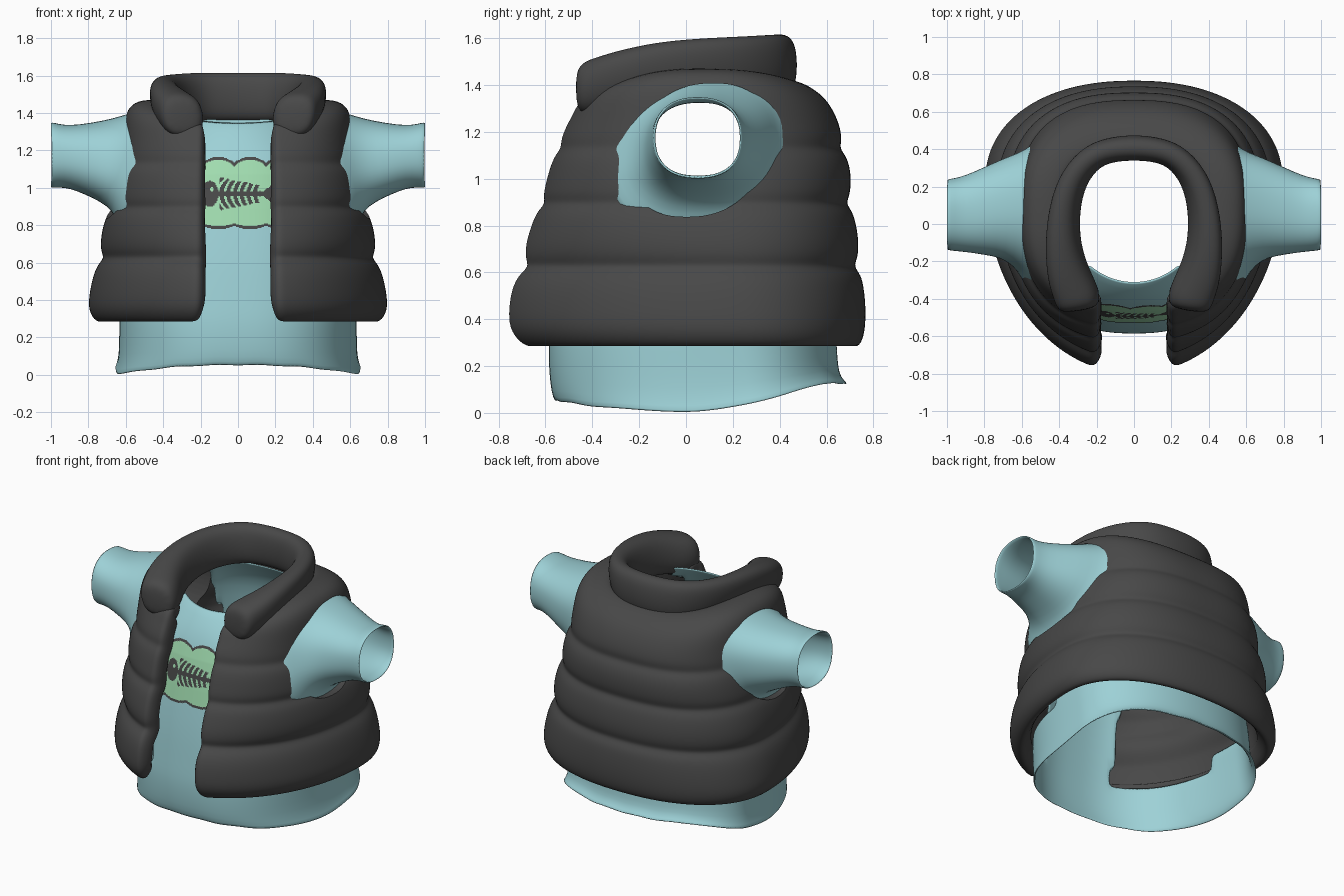
import bpy, bmesh, math
from mathutils import Vector
from mathutils.bvhtree import BVHTree

if "Cube" in bpy.data.objects:
    bpy.data.objects.remove(bpy.data.objects["Cube"])


def material(name, rgb):
    m = bpy.data.materials.new(name)
    m.diffuse_color = (*rgb, 1)
    m.use_nodes = True
    m.node_tree.nodes["Principled BSDF"].inputs["Base Color"].default_value = m.diffuse_color
    return m


BLUE = material("light blue cloth", (0.34, 0.64, 0.68))
GREY = material("dark grey padding", (0.065, 0.065, 0.065))
GREEN = material("pale green print", (0.36, 0.73, 0.44))


def spow(v, p):
    return math.copysign(abs(v) ** p, v)


def section(level, a, nf, nb):
    """Point at angle a on a garment cross-section (zf, zs, zb, half width, y front, y back)."""
    zf, zs, zb, hw, yf, yb = level
    yc = 0.22 - 0.13 * (zs - 0.3)
    c, s = math.cos(a), math.sin(a)
    p = 2 / (nb if s > 0 else nf)
    b = yb - yc if s > 0 else yc - yf
    z = zs * c * c + (zb if s > 0 else zf) * s * s
    return (hw * spow(c, p), yc + b * spow(s, p), z)


def loft(name, rings, closed, mats, caps=False):
    n = len(rings[0])
    verts = [p for r in rings for p in r]
    faces = []
    for j in range(len(rings) - 1):
        for i in range(n if closed else n - 1):
            k = (i + 1) % n
            faces.append((j * n + i, j * n + k, (j + 1) * n + k, (j + 1) * n + i))
    if caps:
        faces += [tuple(range(n))[::-1], tuple(range(len(verts) - n, len(verts)))]
    me = bpy.data.meshes.new(name)
    me.from_pydata(verts, [], faces)
    for m in mats:
        me.materials.append(m)
    ob = bpy.data.objects.new(name, me)
    bpy.context.collection.objects.link(ob)
    return ob


def finish(ob, thick=0, sub=0, recalc=False):
    if recalc:
        bm = bmesh.new()
        bm.from_mesh(ob.data)
        bmesh.ops.recalc_face_normals(bm, faces=bm.faces)
        bm.to_mesh(ob.data)
        bm.free()
    for p in ob.data.polygons:
        p.use_smooth = True
    if thick:
        m = ob.modifiers.new("thickness", 'SOLIDIFY')
        m.thickness, m.offset = thick, -1
    if sub:
        m = ob.modifiers.new("smooth", 'SUBSURF')
        m.levels = m.render_levels = sub


def apply_modifiers(ob):
    bpy.context.view_layer.update()
    ev = ob.evaluated_get(bpy.context.evaluated_depsgraph_get())
    me = bpy.data.meshes.new_from_object(ev)
    ob.modifiers.clear()
    ob.data = me


# Padded vest: quilted levels from hem to neck, open at the front
low = [(.27, .725, -.70, .715), (.295, .775, -.755, .75), (.36, .803, -.803, .766), (.45, .792, -.803, .768),
       (.53, .775, -.79, .76), (.59, .75, -.762, .748), (.625, .715, -.715, .715), (.66, .733, -.728, .733),
       (.72, .735, -.72, .738), (.79, .723, -.695, .73), (.86, .70, -.665, .712), (.893, .668, -.627, .682),
       (.93, .678, -.635, .70), (.99, .67, -.618, .705), (1.05, .657, -.60, .70), (1.10, .64, -.578, .682),
       (1.13, .617, -.552, .655), (1.17, .62, -.552, .667)]
vest_levels = [(z, z, z, w, f, b) for z, w, f, b in low]
vest_levels += [(1.22, 1.25, 1.23, .613, -.53, .655), (1.26, 1.33, 1.29, .61, -.505, .63),
                (1.30, 1.40, 1.35, .60, -.485, .59), (1.335, 1.46, 1.40, .56, -.455, .52),
                (1.335, 1.475, 1.42, .46, -.40, .46), (1.31, 1.46, 1.42, .37, -.35, .42)]
COLS = 72
rings = []
for lv in vest_levels:
    up = min(1, max(0, (lv[1] - 0.6) / 0.5))
    nf, nb = 2 + 0.6 * up, 2.25 + 0.3 * up
    gap = 0.203 - 0.02 * (lv[1] - 0.3)
    a0 = math.acos((gap / lv[3]) ** (nf / 2))
    rings.append([section(lv, -a0 + (math.pi + 2 * a0) * i / COLS, nf, nb) for i in range(COLS + 1)])
vest = loft("padded_vest", rings, False, [GREY])
finish(vest, thick=0.12, sub=2)
apply_modifiers(vest)

# Armholes: one slanted oval cutter through each side
for side in (-1, 1):
    rings = []
    for x in (0.41, 1.1):
        ring = []
        for k in range(64):
            q = math.tau * k / 64
            dz = 0.285 * spow(math.sin(q), 0.9)
            ring.append((side * x, 0.06 + 0.29 * spow(math.cos(q), 0.85) + 0.2 * dz, 1.122 + dz))
        rings.append(ring)
    cutter = loft("armhole_cutter", rings, True, [GREY], caps=True)
    finish(cutter, recalc=True)
    cutter.hide_render = True
    mod = vest.modifiers.new("armhole", 'BOOLEAN')
    mod.object, mod.operation, mod.solver = cutter, 'DIFFERENCE', 'EXACT'
    apply_modifiers(vest)
    bpy.data.objects.remove(cutter)
for p in vest.data.polygons:
    p.use_smooth = True
vest.data.set_sharp_from_angle(angle=math.radians(40))

# Collar: padded roll swept round the neck, mirrored (x, y, z, half width, half height, flare)
half = [(.10, .402, 1.485, .07, .135, 0), (.22, .37, 1.485, .072, .135, .05), (.325, .25, 1.48, .075, .132, .15),
        (.375, .08, 1.475, .08, .13, .2), (.382, -.11, 1.455, .092, .135, .2), (.352, -.27, 1.42, .115, .135, .2),
        (.31, -.37, 1.395, .125, .128, .15), (.295, -.43, 1.385, .12, .12, .1), (.29, -.465, 1.38, .085, .085, .1)]
path = [(-p[0], *p[1:]) for p in half[::-1]] + [(0, .408, 1.485, .07, .135, 0)] + half
rings = []
for i, (x, y, z, w, h, flare) in enumerate(path):
    a, b = path[max(i - 1, 0)], path[min(i + 1, len(path) - 1)]
    t = Vector((b[0] - a[0], b[1] - a[1], 0)).normalized()
    out = Vector((-t.y, t.x, 0))
    ring = []
    for k in range(12):
        q = math.tau * k / 12
        dz = h * spow(math.sin(q), 0.8)
        ring.append(Vector((x, y, z + dz)) + out * (w * spow(math.cos(q), 0.8) + flare * dz))
    rings.append(ring)
finish(loft("collar", rings, True, [GREY], caps=True), sub=2, recalc=True)

# Shirt body: hem, front strip and back; the rest is hidden by the vest
shirt_levels = [(z, z, z, w, f, b) for z, w, f, b in
                [(.003, .66, -.56, .69), (.05, .64, -.575, .66), (.16, .635, -.585, .648), (.27, .635, -.587, .645),
                 (.34, .635, -.582, .64), (.45, .63, -.57, .63), (.6, .60, -.555, .60), (.78, .57, -.525, .575),
                 (1.0, .52, -.485, .56), (1.15, .50, -.445, .53)]]
shirt_levels += [(1.26, 1.28, 1.26, .47, -.39, .48), (1.355, 1.40, 1.37, .37, -.312, .37)]
N = 96
rings = [[section(lv, math.tau * i / N, 2.5 if lv[1] < 1.2 else 2, 2.1) for i in range(N)] for lv in shirt_levels]
shirt = loft("shirt_body", rings, True, [BLUE])
bm = bmesh.new()
bm.from_mesh(shirt.data)
dead = []
for f in bm.faces:
    c = f.calc_center_median()
    strip, back = c.y < 0 and abs(c.x) < 0.27, c.y > 0.25 and abs(c.x) < 0.42
    if not (c.z < 0.34 or (c.z < 0.45 and c.y > 0) or strip or back):
        dead.append(f)
bmesh.ops.delete(bm, geom=dead, context='FACES')
for v in bm.verts:  # hem rises towards the front and back
    x, y, z = v.co
    lift = 0.045 * (y / -0.57) ** 2 if y < 0 else 0.125 * min(1, y / 0.58) ** 1.6
    v.co.z += max(0, 1 - z / 0.25) * (lift + 0.005 * math.sin(14 * x) ** 2)
bm.to_mesh(shirt.data)
bm.free()
finish(shirt, thick=0.012, sub=1)

# Sleeves: flared at the armhole, open at the cuff
sleeve = [(.53, .06, .38, 1.115, .335), (.57, .062, .345, 1.12, .30), (.615, .075, .305, 1.14, .26),
          (.70, .085, .265, 1.147, .222), (.80, .07, .235, 1.155, .192), (.90, .055, .205, 1.165, .168),
          (.96, .05, .195, 1.172, .17), (1.0, .05, .19, 1.175, .178)]
for side, label in ((1, "left"), (-1, "right")):
    rings = []
    for x, y, ry, z, rz in sleeve:
        ring = []
        for k in range(32):
            q = math.tau * k / 32
            dz = rz * spow(math.sin(q), 0.85)
            lean = 0.2 * max(0, (0.9 - x) / 0.37)
            tip = lean * dz * (1.5 if dz < 0 else 1)
            ring.append((side * (x - tip), y + ry * spow(math.cos(q), 0.85) + lean * dz, z + dz))
        rings.append(ring if side > 0 else ring[::-1])
    finish(loft(label + "_sleeve", rings, True, [BLUE]), thick=0.012, sub=1)

# Chest print: thin plate laid on the shirt, coloured by a pattern rule
bpy.context.view_layer.update()
tree = BVHTree.FromObject(shirt, bpy.context.evaluated_depsgraph_get())
STEP, X0, Z0, NX, NZ = 0.005, -0.21, 0.765, 84, 84


def front(x, z):
    hit = tree.ray_cast(Vector((x, -2, z)), Vector((0, 1, 0)))[0]
    return (x, (hit.y if hit else -0.45) - 0.005, z)


def pattern(x, z):
    """None outside the patch, 0 for green, 1 for dark outline and fish bone."""
    wave = abs(math.sin(math.pi * (x + 0.02) / 0.17)) ** 0.7
    top, bot = 1.13 + 0.037 * wave, 0.80 - 0.022 * wave
    if not bot < z < top:
        return None
    if z > top - 0.017 or z < bot + 0.015:
        return 1
    d = z - 0.968
    r = math.hypot((x + 0.15) / 0.045, d / 0.07)
    head = r < 1 and math.hypot(x + 0.14, d - 0.025) > 0.011
    spine = abs(d) < 0.013 and x > -0.15
    rib = -0.1 < x < 0.12 and abs(d) < 0.085 - 0.2 * (x + 0.08) and (x + 0.1 - 6 * d * d) % 0.036 < 0.022
    tail = x > 0.14 and abs(d) < 0.016 + 0.8 * (x - 0.14)
    return int(head or spine or rib or tail)


rings = [[front(X0 + i * STEP, Z0 + j * STEP) for i in range(NX + 1)] for j in range(NZ + 1)]
patch = loft("chest_print", rings, False, [GREEN, GREY])
bm = bmesh.new()
bm.from_mesh(patch.data)
dead = []
for f in bm.faces:
    c = f.calc_center_median()
    kind = pattern(c.x, c.z)
    if kind is None:
        dead.append(f)
    else:
        f.material_index = kind
bmesh.ops.delete(bm, geom=dead, context='FACES')
bm.to_mesh(patch.data)
bm.free()
finish(patch)
